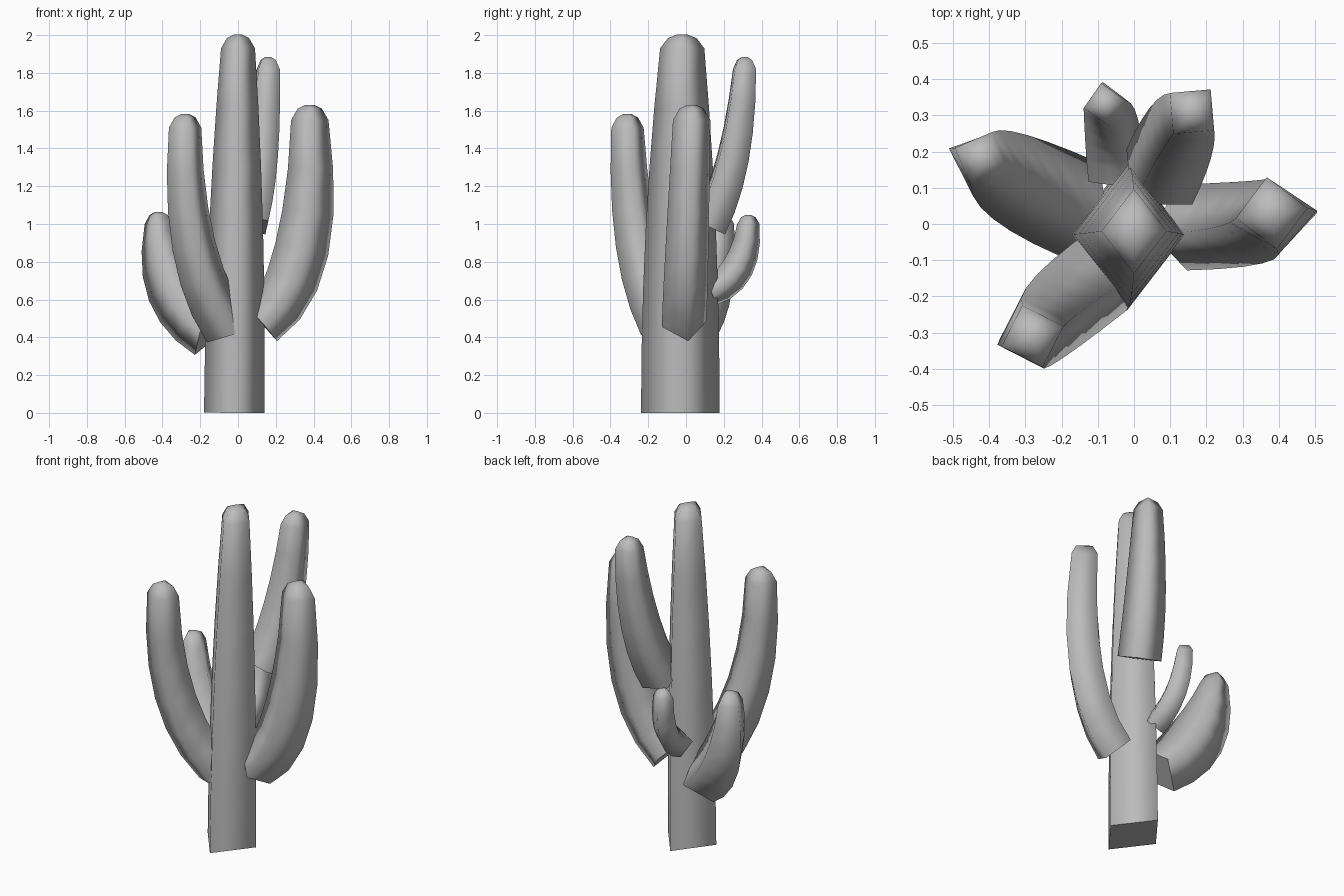
import bpy
from math import radians, cos, sin, pi
from mathutils import Vector

default_cube = bpy.data.objects.get("Cube")
if default_cube:
    bpy.data.objects.remove(default_cube, do_unlink=True)

# One plain colour for the whole plant
grey = bpy.data.materials.new("soft_grey")
grey.use_nodes = True
grey.diffuse_color = (0.5, 0.5, 0.5, 1)
shader = grey.node_tree.nodes["Principled BSDF"]
shader.inputs["Base Color"].default_value = grey.diffuse_color

UP = Vector((0, 0, 1))
STEPS = 6


def diamond(centre, tangent, corner_direction, depth, width):
    """Four corners of a cross-section square to the tangent."""
    outward = corner_direction - tangent * corner_direction.dot(tangent)
    outward.normalize()
    sideways = tangent.cross(outward)
    return [centre + outward * depth, centre + sideways * width,
            centre - outward * depth, centre - sideways * width]


def spine_point(start, bend, end, t):
    """Position and direction on a curved spine."""
    lower = start.lerp(bend, t)
    upper = bend.lerp(end, t)
    return lower.lerp(upper, t), (upper - lower).normalized()


def stem(name, start, bend, end, corner, thick, tip, bulge=0, ratio=1):
    """Tapered four-sided tube along a bent spine with a rounded tip."""
    start, bend, end = Vector(start), Vector(bend), Vector(end)
    direction = Vector((cos(radians(corner)), sin(radians(corner)), 0))
    rings = []

    # Body, swelling in the middle
    for step in range(STEPS):
        t = step / STEPS
        centre, tangent = spine_point(start, bend, end, t)
        radius = thick + (tip - thick) * t * t
        swollen = radius + bulge * sin(pi * t)
        rings.append(diamond(centre, tangent, direction,
                             swollen, radius * ratio))

    # Level rings closing over the tip
    for rise, scale in ((0, 1), (0.6, 0.65), (0.8, 0.25)):
        radius = tip * scale
        rings.append(diamond(end + UP * tip * rise, UP, direction,
                             radius, radius * ratio))

    # Skin between neighbouring rings, closed at both ends
    verts = [corner_point for ring in rings for corner_point in ring]
    top = len(verts) - 4
    faces = [(3, 2, 1, 0), tuple(range(top, top + 4))]
    for low in range(0, top, 4):
        for side in range(4):
            a, b = low + side, low + (side + 1) % 4
            faces.append((a, b, b + 4, a + 4))

    mesh = bpy.data.meshes.new(name)
    mesh.from_pydata(verts, [], faces)
    mesh.materials.append(grey)
    # The base stays flat, the skin is smooth
    for face in mesh.polygons:
        face.use_smooth = face.index > 0
    part = bpy.data.objects.new(name, mesh)
    bpy.context.collection.objects.link(part)


# Trunk
stem("trunk", start=(-0.02, -0.03, 0), bend=(-0.01, -0.03, 1),
     end=(0, -0.02, 1.93), corner=0, thick=0.16, tip=0.09, ratio=1.3)

# Arms, from the largest to the smallest
stem("left_arm", start=(0.13, -0.01, 0.47), bend=(0.42, 0, 0.72),
     end=(0.38, 0.03, 1.55), corner=8, thick=0.12, tip=0.1,
     bulge=0.03)
stem("front_right_arm", start=(-0.06, -0.12, 0.45), bend=(-0.3, -0.3, 0.8),
     end=(-0.28, -0.31, 1.51), corner=198, thick=0.13, tip=0.09)
stem("back_left_arm", start=(0.07, 0.13, 1), bend=(0.14, 0.28, 1.3),
     end=(0.16, 0.31, 1.82), corner=50, thick=0.12, tip=0.08)
stem("right_arm", start=(-0.15, 0.04, 0.42), bend=(-0.4, 0.15, 0.62),
     end=(-0.42, 0.18, 1), corner=158, thick=0.14, tip=0.08,
     bulge=0.03)
stem("back_arm", start=(-0.05, 0.13, 0.64), bend=(-0.06, 0.32, 0.72),
     end=(-0.08, 0.33, 1), corner=100, thick=0.08, tip=0.06,
     bulge=0.01)
